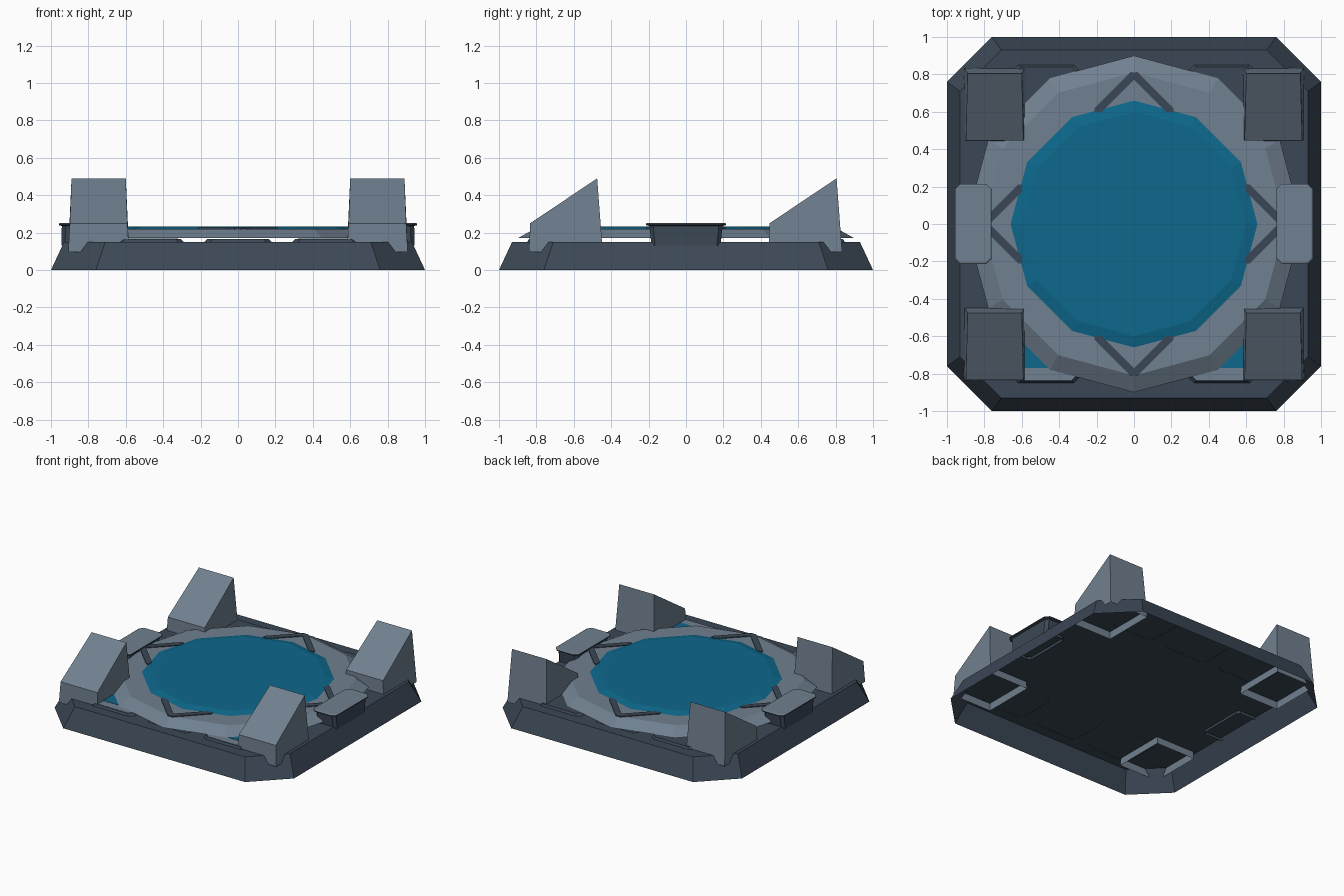
import bpy, math
from mathutils import Vector

if "Cube" in bpy.data.objects:
    bpy.data.objects.remove(bpy.data.objects["Cube"])


def material(name, rgb):
    m = bpy.data.materials.new(name)
    m.diffuse_color = (*rgb, 1)
    m.use_nodes = True
    m.node_tree.nodes["Principled BSDF"].inputs["Base Color"].default_value = m.diffuse_color
    return m


LIGHT = material("light slate", (0.162, 0.216, 0.279))
DARK = material("dark slate", (0.044, 0.064, 0.092))
BLUE = material("deep blue", (0.004, 0.138, 0.262))


def loft(name, rings, mats, cap=True):
    """Flat-faced shell through counter-clockwise rings, bottom first; open
    underneath. mats[i] colours band i, the last one colours the cap."""
    n = len(rings[0])
    verts = [p for r in rings for p in r]
    faces, idx = [], []
    used = list(dict.fromkeys(mats))
    for k in range(len(rings) - 1):
        for i in range(n):
            j = (i + 1) % n
            faces.append((k * n + i, k * n + j, (k + 1) * n + j, (k + 1) * n + i))
            idx.append(used.index(mats[min(k, len(mats) - 1)]))
    if cap:
        faces.append(tuple(range((len(rings) - 1) * n, len(rings) * n)))
        idx.append(used.index(mats[-1]))
    me = bpy.data.meshes.new(name)
    me.from_pydata(verts, [], faces)
    for m in used:
        me.materials.append(m)
    for p, i in zip(me.polygons, idx):
        p.material_index = i
    ob = bpy.data.objects.new(name, me)
    bpy.context.collection.objects.link(ob)
    return ob


def octagon(cx, cy, hx, hy, c, z):
    """Rectangle with corners cut by c."""
    pts = [(hx, -hy + c), (hx, hy - c), (hx - c, hy), (-hx + c, hy),
           (-hx, hy - c), (-hx, -hy + c), (-hx + c, -hy), (hx - c, -hy)]
    return [(cx + x, cy + y, z) for x, y in pts]


def circle(r, z, n=12):
    return [(r * math.cos(2 * math.pi * i / n), r * math.sin(2 * math.pi * i / n), z)
            for i in range(n)]


# Hollow base with sloped walls and cut corners
loft("base", [octagon(0, 0, 1, 1, 0.24, 0), octagon(0, 0, 0.93, 0.93, 0.22, 0.15)], [DARK])

# Twelve-sided raised ring and the blue disc on it
loft("ring", [circle(0.90, 0.17), circle(0.81, 0.22), circle(0.64, 0.22)], [LIGHT], cap=False)
loft("blue_disc", [circle(0.66, 0.22), circle(0.60, 0.233)], [BLUE])

# Dark V-shaped strips on the ring, one per side
for k in range(4):
    a = k * math.pi / 2

    def turn(x, y, z):
        return (x * math.cos(a) - y * math.sin(a), x * math.sin(a) + y * math.cos(a), z)

    w = 0.04
    outline = [(-0.21, 0.60), (-0.21 + w, 0.60), (0, 0.81 - w), (0.21 - w, 0.60),
               (0.21, 0.60), (0.21, 0.62), (0.02, 0.81), (-0.02, 0.81), (-0.21, 0.62)]
    loft("v_strip", [[turn(x, y, z) for x, y in outline] for z in (0.205, 0.226)], [DARK])

# Four wedge blocks at the corners, all sloping down to the front
for cx in (-0.745, 0.745):
    for dy in (0, 1.28):
        low = [(-0.163, -0.84), (0.163, -0.84), (0.163, -0.445), (-0.163, -0.445)]
        top = [(-0.154, -0.833, 0.25), (0.154, -0.833, 0.25),
               (0.145, -0.475, 0.49), (-0.145, -0.475, 0.49)]
        loft("corner_wedge", [[(cx + x, y + dy, 0.095) for x, y in low],
                              [(cx + x, y + dy, z) for x, y, z in top]], [LIGHT])

# Side boxes with an overhanging cap
for s in (-1, 1):
    cx = s * 0.86
    loft("side_box", [octagon(cx, 0, 0.085, 0.185, 0.02, 0.13),
                      octagon(cx, 0, 0.082, 0.195, 0.02, 0.235),
                      octagon(cx, 0, 0.098, 0.215, 0.03, 0.24),
                      octagon(cx, 0, 0.098, 0.215, 0.03, 0.247),
                      octagon(cx, 0, 0.09, 0.207, 0.025, 0.252)],
         [DARK, DARK, DARK, LIGHT])

# Low deck plates at front and back; the outer front ones are glazed
for sy in (-1, 1):
    for cx in (-0.47, 0, 0.47):
        cy = sy * 0.69
        loft("deck_plate", [octagon(cx, cy, 0.18, 0.16, 0.03, 0.149),
                            octagon(cx, cy, 0.165, 0.15, 0.03, 0.165)], [DARK])
        if sy < 0 and cx:
            loft("plate_frame", [octagon(cx, cy, 0.16, 0.145, 0.025, 0.164),
                                 octagon(cx, cy, 0.16, 0.145, 0.025, 0.167)], [LIGHT])
            loft("plate_glass", [octagon(cx, cy + 0.03, 0.15, 0.11, 0.005, 0.166),
                                 octagon(cx, cy + 0.03, 0.15, 0.11, 0.005, 0.169)], [BLUE])
